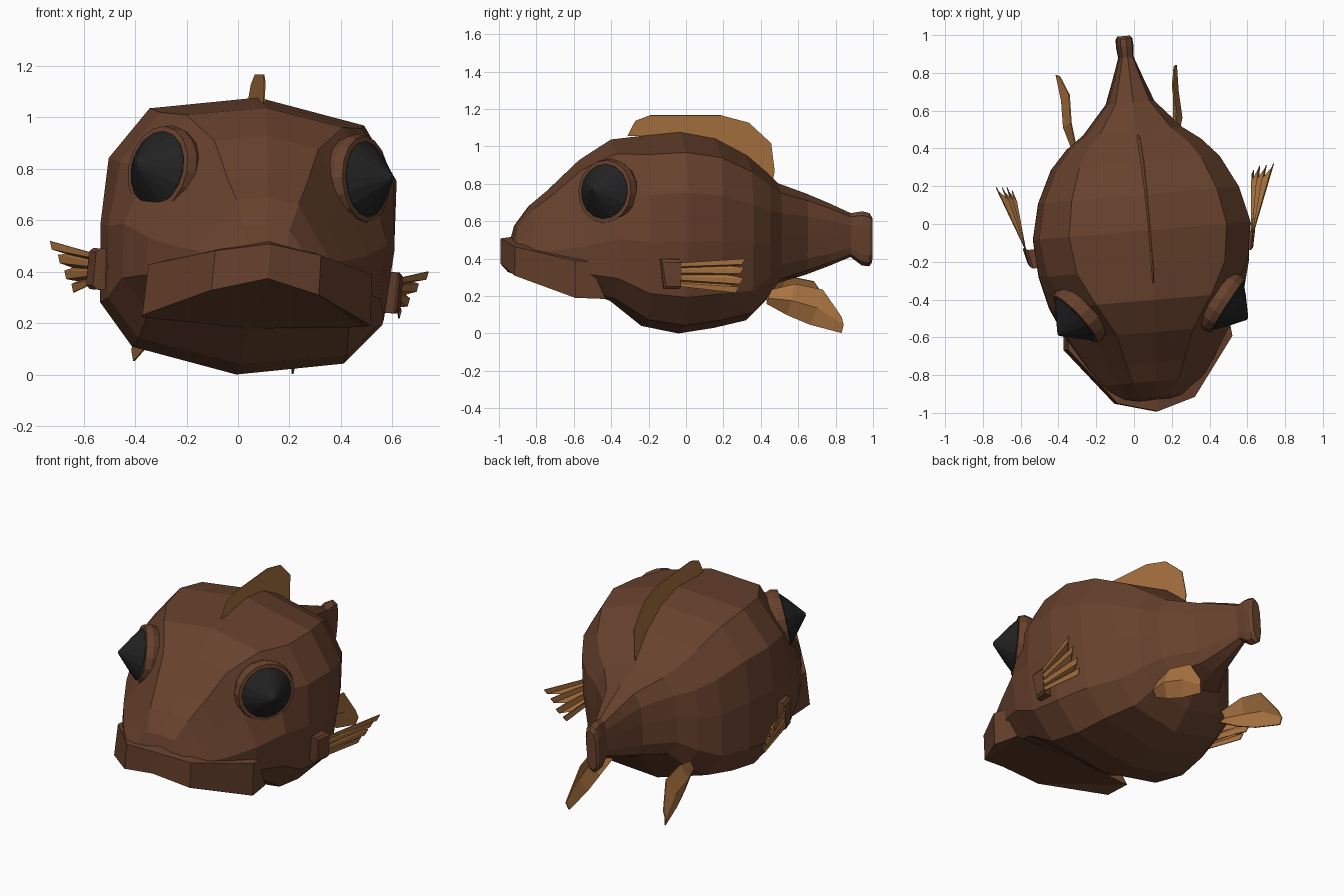
import bpy, bmesh, math
from mathutils import Matrix, Vector

if "Cube" in bpy.data.objects:
    bpy.data.objects.remove(bpy.data.objects["Cube"])

# whole fish is turned and rolled slightly
POSE = Matrix.Translation((-0.01, 0, 0)) @ Matrix.Rotation(0.085, 4, 'Z') @ Matrix.Rotation(0.08, 4, 'Y')


def material(name, rgb):
    m = bpy.data.materials.new(name)
    m.diffuse_color = (*rgb, 1)
    m.use_nodes = True
    m.node_tree.nodes["Principled BSDF"].inputs["Base Color"].default_value = m.diffuse_color
    return m


BROWN = material("brown skin", (0.136, 0.053, 0.026))
TAN = material("tan fin", (0.40, 0.172, 0.052))
BLACK = material("black eye", (0.016, 0.016, 0.017))


def make(name, verts, faces, mat, thick=0):
    bm = bmesh.new()
    vs = [bm.verts.new(v) for v in verts]
    for f in faces:
        bm.faces.new([vs[i] for i in f])
    bmesh.ops.recalc_face_normals(bm, faces=bm.faces)
    me = bpy.data.meshes.new(name)
    bm.to_mesh(me)
    bm.free()
    me.transform(POSE)
    me.materials.append(mat)
    ob = bpy.data.objects.new(name, me)
    bpy.context.collection.objects.link(ob)
    if thick:
        mod = ob.modifiers.new("thickness", 'SOLIDIFY')
        mod.thickness = thick
        mod.offset = 0
    return ob


def loft(rings, cap_start=True, cap_end=True):
    """Vertices and faces joining closed rings of equal size."""
    n = len(rings[0])
    verts = [p for r in rings for p in r]
    faces = [(i * n + j, i * n + (j + 1) % n, (i + 1) * n + (j + 1) % n, (i + 1) * n + j)
             for i in range(len(rings) - 1) for j in range(n)]
    if cap_start:
        faces.append(tuple(range(n)))
    if cap_end:
        faces.append(tuple(range((len(rings) - 1) * n, len(rings) * n)))
    return verts, faces


# body: half cross-sections (width share, height share) for trunk and head
TRUNK = [(0, 1), (.73, .93), (.98, .74), (1, .5), (.96, .22), (.72, .07), (0, 0)]
HEAD = [(0, 1), (.46, .95), (.72, .65), (1, .36), (1, .15), (.8, .02), (0, 0)]
# y, top, bottom, half width, head share
SECTIONS = [
    (-.94, .50, .38, .17, 1), (-.92, .58, .37, .19, 1), (-.84, .69, .335, .265, 1),
    (-.74, .775, .30, .335, 1), (-.58, .93, .25, .43, .95), (-.41, 1.04, .175, .515, .5),
    (-.24, 1.06, .04, .56, .1), (-.04, 1.08, 0, .575, 0), (.15, 1.045, .03, .53, 0),
    (.32, .955, .07, .445, 0), (.42, .87, .17, .355, 0), (.49, .805, .27, .26, 0),
    (.64, .75, .315, .125, 0), (.76, .70, .36, .08, 0), (.88, .645, .41, .038, 0),
    (.94, .655, .365, .042, 0), (.98, .645, .36, .04, 0), (.995, .62, .38, .03, 0)]
rings = []
for y, top, bot, w, k in SECTIONS:
    half = [((a * (1 - k) + c * k) * w, y, bot + (b * (1 - k) + d * k) * (top - bot))
            for (a, b), (c, d) in zip(TRUNK, HEAD)]
    rings.append(half + [(-x, yy, z) for x, yy, z in half[-2:0:-1]])
make("body", *loft(rings), BROWN)

# upper lip with the sloping underside of the muzzle
outer = [(0, -1.0, .51, .375), (.21, -.94, .475, .32), (.445, -.635, .41, .212)]
full = [(-x, y, a, b) for x, y, a, b in outer[:0:-1]] + outer
verts = [(x * .98, y, a) for x, y, a, b in full]
verts += [(x, y, b) for x, y, a, b in full]
verts += [(x * .86, y + .07, a + .01) for x, y, a, b in full]
verts += [(-.43, -.47, .205), (0, -.42, .18), (.43, -.47, .205),
          (-.43, -.56, .405), (.43, -.56, .405)]
verts = [(x + .01, y, z + .035 * x) for x, y, z in verts]
faces = [(i, i + 1, i + 6, i + 5) for i in range(4)]
faces += [(i, i + 1, i + 11, i + 10) for i in range(4)]
faces += [(5, 6, 15), (6, 7, 16, 15), (7, 8, 17, 16), (8, 9, 17)]
faces += [(0, 5, 18), (4, 9, 19), (5, 15, 18), (9, 17, 19), (0, 10, 18), (4, 14, 19)]
make("lip", verts, faces, BROWN)

# eyes: a bevelled rim and a blunt cone pupil on each side
for s, side in ((1, "right"), (-1, "left")):
    normal = Vector((.78 * s, -.61, .12)).normalized()
    u = Vector((0, 0, 1)).cross(normal).normalized()
    v = normal.cross(u)
    centre = Vector((.405 * s, -.475, .782 + .012 * s))

    def circle(r, h, n=16):
        return [centre + normal * h + (u * math.cos(2 * math.pi * i / n)
                + v * math.sin(2 * math.pi * i / n)) * r for i in range(n)]

    make(side + "_eye_rim", *loft([circle(.16, -.09), circle(.178, -.035),
                                   circle(.168, .002), circle(.145, .004)]), BROWN)
    make(side + "_eye", *loft([circle(.147, -.03), circle(.147, .006), circle(.1, .05),
                               circle(.008, .125)]), BLACK)

# dorsal fin
DORSAL = [(-.32, 1.06), (-.28, 1.14), (-.2, 1.17), (.18, 1.17), (.33, 1.13),
          (.45, 1.02), (.47, .87), (.46, .82), (.3, .93), (.14, 1.02), (-.04, 1.05)]
make("dorsal_fin", [(0, y, z) for y, z in DORSAL], [tuple(range(len(DORSAL)))], TAN, .005)

# paired fins
TIPS = [Vector(t) for t in ((.735, .255, .445), (.70, .25, .395), (.67, .25, .335), (.64, .23, .285))]
for s, side in ((1, "right"), (-1, "left")):
    # pectoral base: stub leaning out of the flank
    def stub(x, y0, y1, h):
        return [(x * s, y0 - .02, .365 + h), (x * s, y0, .365 - h),
                ((x + .02) * s, y1, .365 - h), ((x + .02) * s, y1, .365 + h)]
    make(side + "_pectoral_base", *loft([stub(.53, -.17, -.09, .08),
                                         stub(.58, -.17, -.09, .08),
                                         stub(.595, -.16, -.08, .065)]), BROWN)
    # pectoral fin: pleated fan of four blunt fingers
    edge, root = [], []
    for i, tip in enumerate(TIPS):
        for j, d in ((0, .016), (1, -.016)):
            r = Vector((.60, -.11, .425 - (2 * i + j) * .0175))
            e = tip + Vector((.004 * (1 - 2 * j), -.02 * j, d))
            root.append((r.x * s, r.y, r.z))
            edge.append((e.x * s, e.y, e.z))
        if i < 3:
            r = Vector((.60, -.11, .416 - (2 * i + 1) * .0175))
            e = r.lerp((tip + TIPS[i + 1]) / 2, .8) - Vector((.018, 0, 0))
            root.append((r.x * s, r.y, r.z))
            edge.append((e.x * s, e.y, e.z))
    n = len(root)
    make(side + "_pectoral_fin", root + edge,
         [(i, i + 1, i + n + 1, i + n) for i in range(n - 1)], TAN, .005)
    # ventral fin: blade folded along its length, trailing from the belly
    upper = [(.26, .42, .25), (.28, .56, .285), (.275, .71, .255), (.305, .81, .11)]
    fold = [(.28, .42, .21), (.315, .54, .20), (.31, .68, .16), (.32, .82, .07)]
    lower = [(.25, .41, .18), (.275, .52, .12), (.29, .64, .07), (.31, .81, .026)]
    make(side + "_ventral_fin", [(x * s - .02, y, z) for x, y, z in upper + fold + lower],
         [(i + k, i + k + 1, i + k + 5, i + k + 4) for k in (0, 4) for i in range(3)], TAN, .007)
